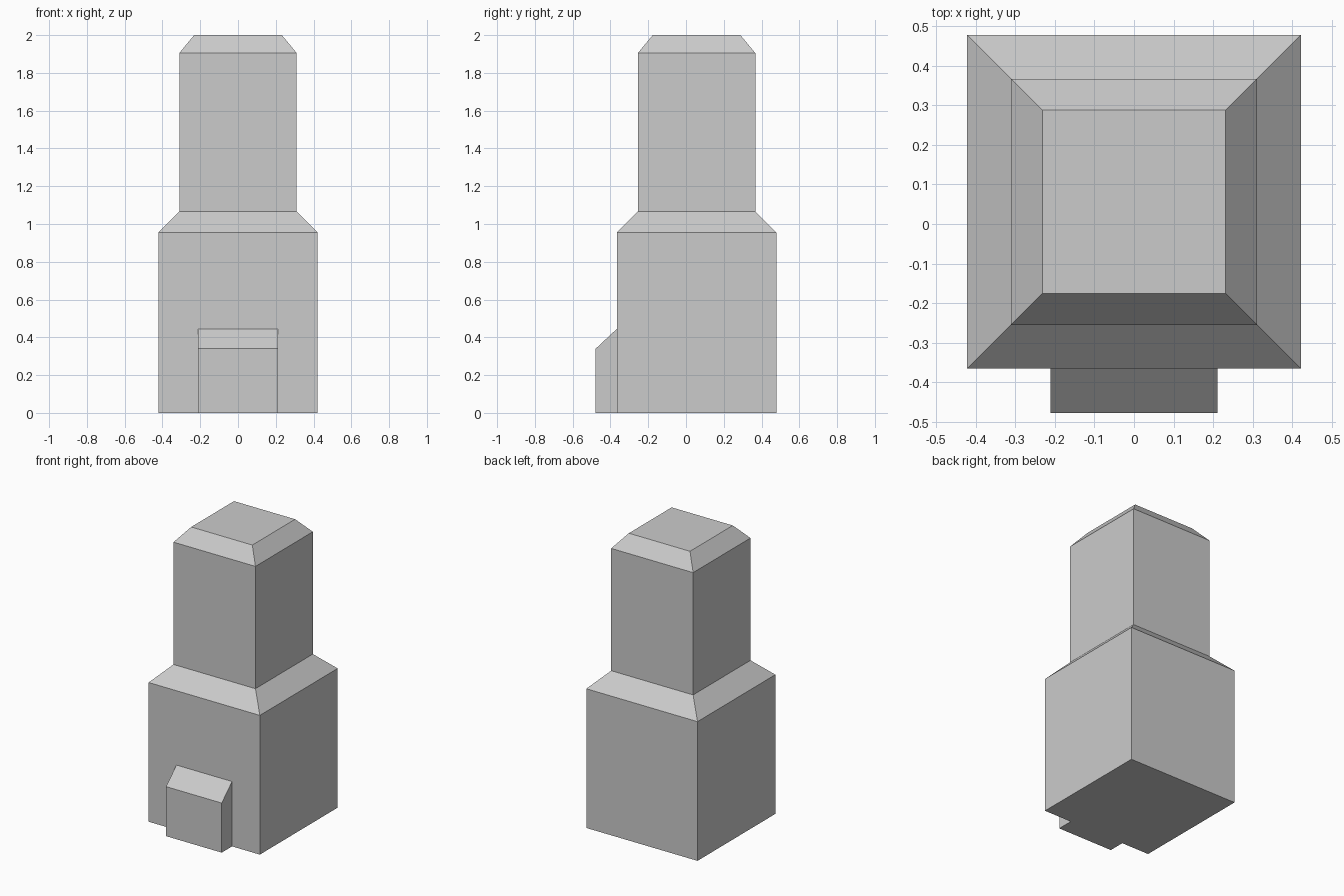
import bpy
import bmesh

if "Cube" in bpy.data.objects:
    bpy.data.objects.remove(bpy.data.objects["Cube"], do_unlink=True)

grey = bpy.data.materials.new("light_grey")
grey.use_nodes = True
colour = (0.6, 0.6, 0.6, 1)
grey.diffuse_color = colour
grey.node_tree.nodes["Principled BSDF"].inputs["Base Color"].default_value = colour


def finish(name, bm):
    bmesh.ops.recalc_face_normals(bm, faces=bm.faces)
    mesh = bpy.data.meshes.new(name)
    bm.to_mesh(mesh)
    bm.free()
    mesh.materials.append(grey)
    obj = bpy.data.objects.new(name, mesh)
    bpy.context.scene.collection.objects.link(obj)
    return obj


def square_loft(name, centre_y, levels):
    """Stack square rings, given as (half width, height), and cap both ends."""
    bm = bmesh.new()
    rings = [[bm.verts.new((sx * h, centre_y + sy * h, z))
              for sx, sy in ((-1, -1), (1, -1), (1, 1), (-1, 1))]
             for h, z in levels]
    for low, high in zip(rings, rings[1:]):
        for i in range(4):
            j = (i + 1) % 4
            bm.faces.new((low[i], low[j], high[j], high[i]))
    bm.faces.new(rings[0])
    bm.faces.new(rings[-1])
    return finish(name, bm)


def side_profile(name, half_width, profile):
    """Extrude a (y, z) outline across x."""
    bm = bmesh.new()
    face = bm.faces.new([bm.verts.new((-half_width, y, z)) for y, z in profile])
    out = bmesh.ops.extrude_face_region(bm, geom=[face])
    verts = [v for v in out["geom"] if isinstance(v, bmesh.types.BMVert)]
    bmesh.ops.translate(bm, verts=verts, vec=(half_width * 2, 0, 0))
    return finish(name, bm)


# Stepped tower: wide base, sloped shoulder, narrow shaft, chamfered top
square_loft("tower", 0.056, [(0.422, 0), (0.422, 0.955), (0.311, 1.066),
                             (0.311, 1.905), (0.232, 2)])

# Sloped block at the foot of the front wall
side_profile("front_block", 0.211, [(-0.366, 0), (-0.478, 0),
                                    (-0.478, 0.34), (-0.366, 0.445)])
